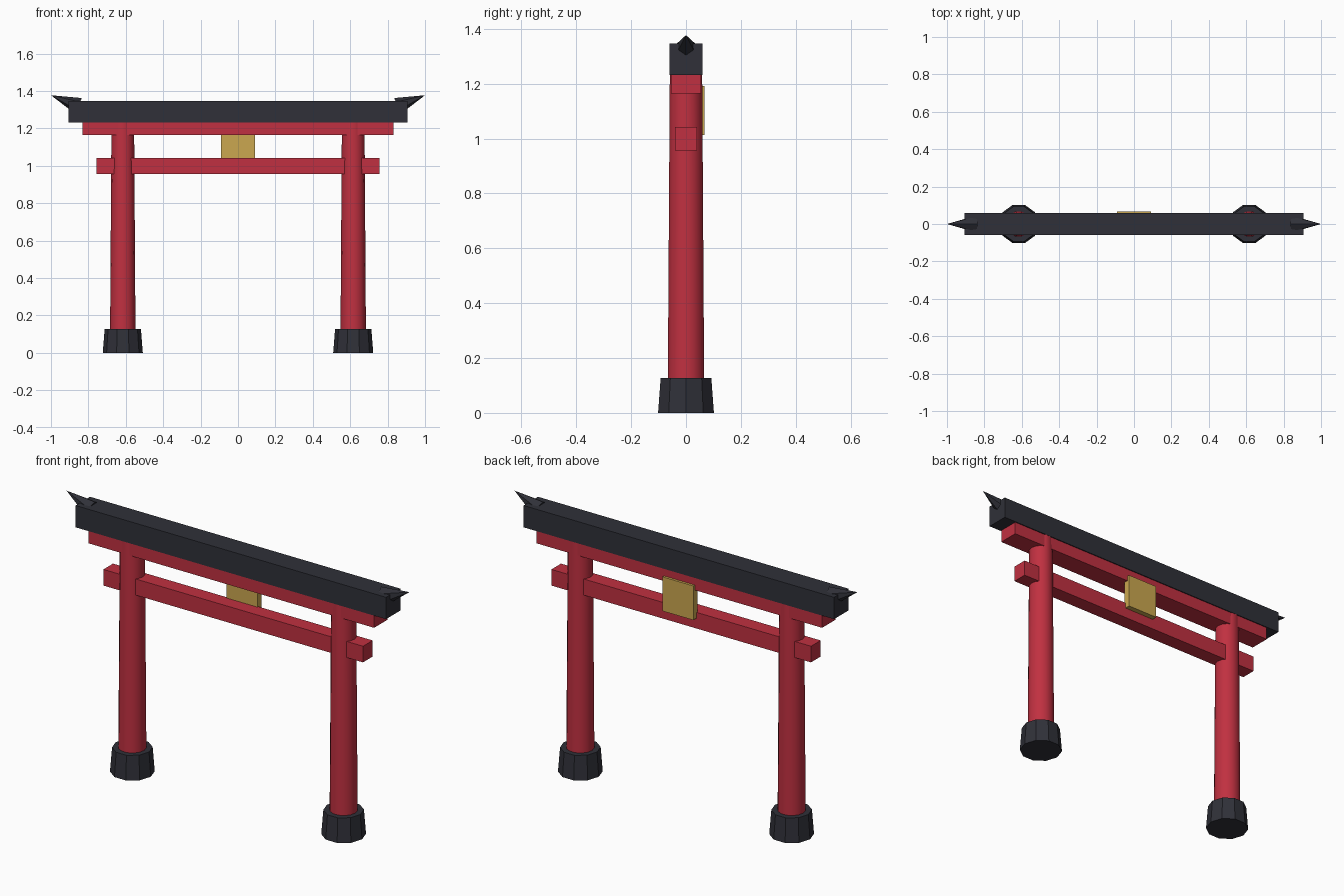
import bpy, bmesh, math
from mathutils import Matrix, Vector

if "Cube" in bpy.data.objects:
    bpy.data.objects.remove(bpy.data.objects["Cube"])


def material(name, rgb):
    mat = bpy.data.materials.new(name)
    mat.use_nodes = True
    mat.diffuse_color = (*rgb, 1)
    mat.node_tree.nodes["Principled BSDF"].inputs["Base Color"].default_value = (*rgb, 1)
    return mat


red = material("vermilion red", (0.53, 0.03, 0.052))
black = material("charcoal black", (0.029, 0.030, 0.040))
gold = material("gold", (0.60, 0.39, 0.08))


def finish(name, bm, mat):
    mesh = bpy.data.meshes.new(name)
    bm.to_mesh(mesh)
    bm.free()
    mesh.materials.append(mat)
    obj = bpy.data.objects.new(name, mesh)
    bpy.context.collection.objects.link(obj)
    return obj


def box(name, mat, half_x, y0, y1, z0, z1):
    bm = bmesh.new()
    place = Matrix.Translation((0, (y0 + y1) / 2, (z0 + z1) / 2))
    size = Matrix.Diagonal((2 * half_x, y1 - y0, z1 - z0, 1))
    bmesh.ops.create_cube(bm, size=1, matrix=place @ size)
    return finish(name, bm, mat)


def taper(name, mat, sides, r0, r1, start, end):
    """Tapered prism from start to end, with a corner in the plane y = 0."""
    bm = bmesh.new()
    axis = Vector(end) - Vector(start)
    tilt = Matrix.Rotation(math.atan2(axis.x, axis.z), 4, "Y")
    bmesh.ops.create_cone(bm, cap_ends=True, segments=sides, radius1=r0, radius2=r1,
                          depth=axis.length,
                          matrix=Matrix.Translation((Vector(start) + Vector(end)) / 2)
                          @ tilt @ Matrix.Rotation(math.pi / 2, 4, "Z"))
    bmesh.ops.remove_doubles(bm, verts=bm.verts, dist=0.0001)
    return finish(name, bm, mat)


# Horizontal beams
box("lower_tie_beam", red, 0.757, -0.04, 0.04, 0.957, 1.042)
box("upper_beam", red, 0.832, -0.055, 0.055, 1.165, 1.235)
box("top_lintel", black, 0.905, -0.06, 0.06, 1.232, 1.347)

# Plaque on the rear face
box("plaque", gold, 0.09, 0.033, 0.068, 1.012, 1.192)

# Posts, footings and upturned horns on both sides
for side, s in (("left", 1), ("right", -1)):
    x = 0.616 * s
    taper(side + "_footing", black, 10, 0.107, 0.097, (x, 0, 0), (x, 0, 0.128))
    post = taper(side + "_post", red, 14, 0.068, 0.0605, (x, 0, 0.1), (x, 0, 1.235))
    bpy.ops.object.select_all(action="DESELECT")
    post.select_set(True)
    bpy.context.view_layer.objects.active = post
    bpy.ops.object.shade_smooth_by_angle(angle=math.radians(30))
    taper(side + "_horn", black, 6, 0.046, 0, (0.852 * s, 0, 1.319), (s, 0, 1.377))
